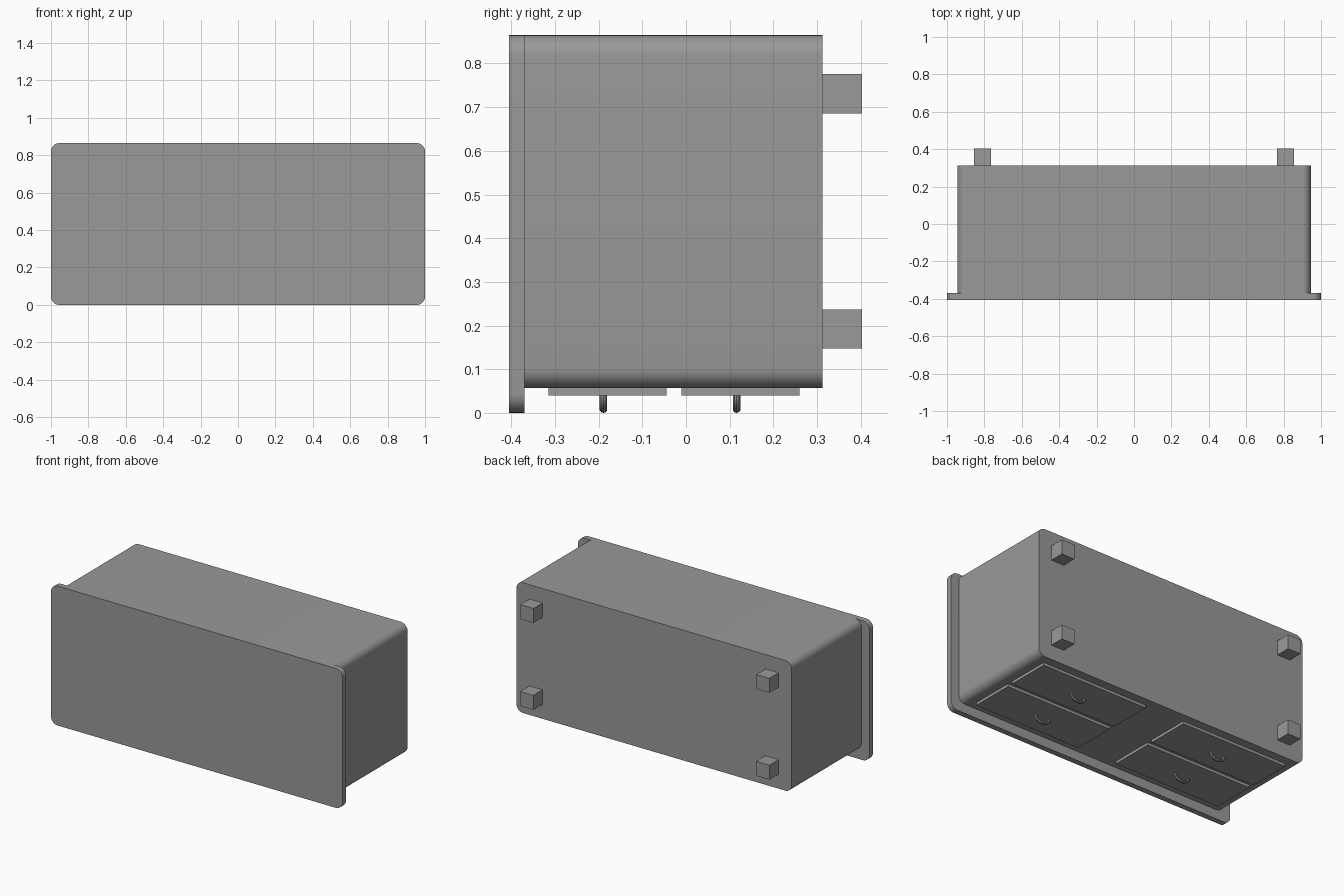
import bpy, bmesh, math

cube = bpy.data.objects.get("Cube")
if cube:
    bpy.data.objects.remove(cube, do_unlink=True)

GREY = (0.32, 0.32, 0.32, 1.0)
grey = bpy.data.materials.new("plain_grey")
grey.use_nodes = True
grey.diffuse_color = GREY
grey.node_tree.nodes["Principled BSDF"].inputs["Base Color"].default_value = GREY


def finish(obj):
    """Apply the material and smooth only the rounded surfaces."""
    obj.data.materials.append(grey)
    bpy.ops.object.select_all(action='DESELECT')
    obj.select_set(True)
    bpy.context.view_layer.objects.active = obj
    bpy.ops.object.shade_smooth_by_angle(angle=math.radians(35))
    return obj


def block(name, x, y, z, radius=0.0):
    """Box between (min, max) ranges; radius rounds the edges running along y."""
    bm = bmesh.new()
    bmesh.ops.create_cube(bm, size=1.0)
    for v in bm.verts:
        v.co = [r[0] + (c + 0.5) * (r[1] - r[0]) for c, r in zip(v.co, (x, y, z))]
    if radius:
        edges = [e for e in bm.edges
                 if abs(e.verts[0].co.y - e.verts[1].co.y) > 0.001]
        bmesh.ops.bevel(bm, geom=edges, offset=radius, segments=8,
                        profile=0.5, affect='EDGES')
    mesh = bpy.data.meshes.new(name)
    bm.to_mesh(mesh)
    bm.free()
    obj = bpy.data.objects.new(name, mesh)
    bpy.context.collection.objects.link(obj)
    return finish(obj)


def handle(name, x, y, z, half_width=0.046, depth=0.031, tube=0.009):
    """Half-ring pull hanging from the drawer face at height z."""
    steps, sides = 16, 10
    bm = bmesh.new()
    rings = []
    for i in range(steps + 1):
        a = math.pi * i / steps
        ca, sa = math.cos(a), math.sin(a)
        ring = []
        for j in range(sides):
            b = 2 * math.pi * j / sides
            r = tube * math.cos(b)
            ring.append(bm.verts.new((x + (half_width + r) * ca,
                                      y + tube * math.sin(b),
                                      z - (depth + r) * sa)))
        rings.append(ring)
    for r0, r1 in zip(rings, rings[1:]):
        for j in range(sides):
            k = (j + 1) % sides
            bm.faces.new((r0[j], r0[k], r1[k], r1[j]))
    bm.faces.new(rings[0])
    bm.faces.new(rings[-1])
    bmesh.ops.recalc_face_normals(bm, faces=bm.faces)
    mesh = bpy.data.meshes.new(name)
    bm.to_mesh(mesh)
    bm.free()
    obj = bpy.data.objects.new(name, mesh)
    bpy.context.collection.objects.link(obj)
    return finish(obj)


# Cabinet lying with its top board to the front and its drawers underneath
block("cabinet_body", (-0.945, 0.945), (-0.37, 0.313), (0.057, 0.865), 0.045)
block("top_board", (-1.0, 1.0), (-0.405, -0.37), (0.0, 0.865), 0.045)

for side, sx in (("left", 1), ("right", -1)):
    # Square legs on the base of the cabinet
    for level, z in (("lower", 0.192), ("upper", 0.731)):
        block(f"{level}_{side}_leg", (sx * 0.81 - 0.045, sx * 0.81 + 0.045),
              (0.313, 0.403), (z - 0.045, z + 0.045))
    # Drawer fronts with their pulls
    for row, y in (("first", -0.18), ("second", 0.125)):
        block(f"{row}_{side}_drawer", (sx * 0.5 - 0.365, sx * 0.5 + 0.365),
              (y - 0.135, y + 0.135), (0.04, 0.06))
        handle(f"{row}_{side}_handle", sx * 0.5, y - 0.009, 0.04)
